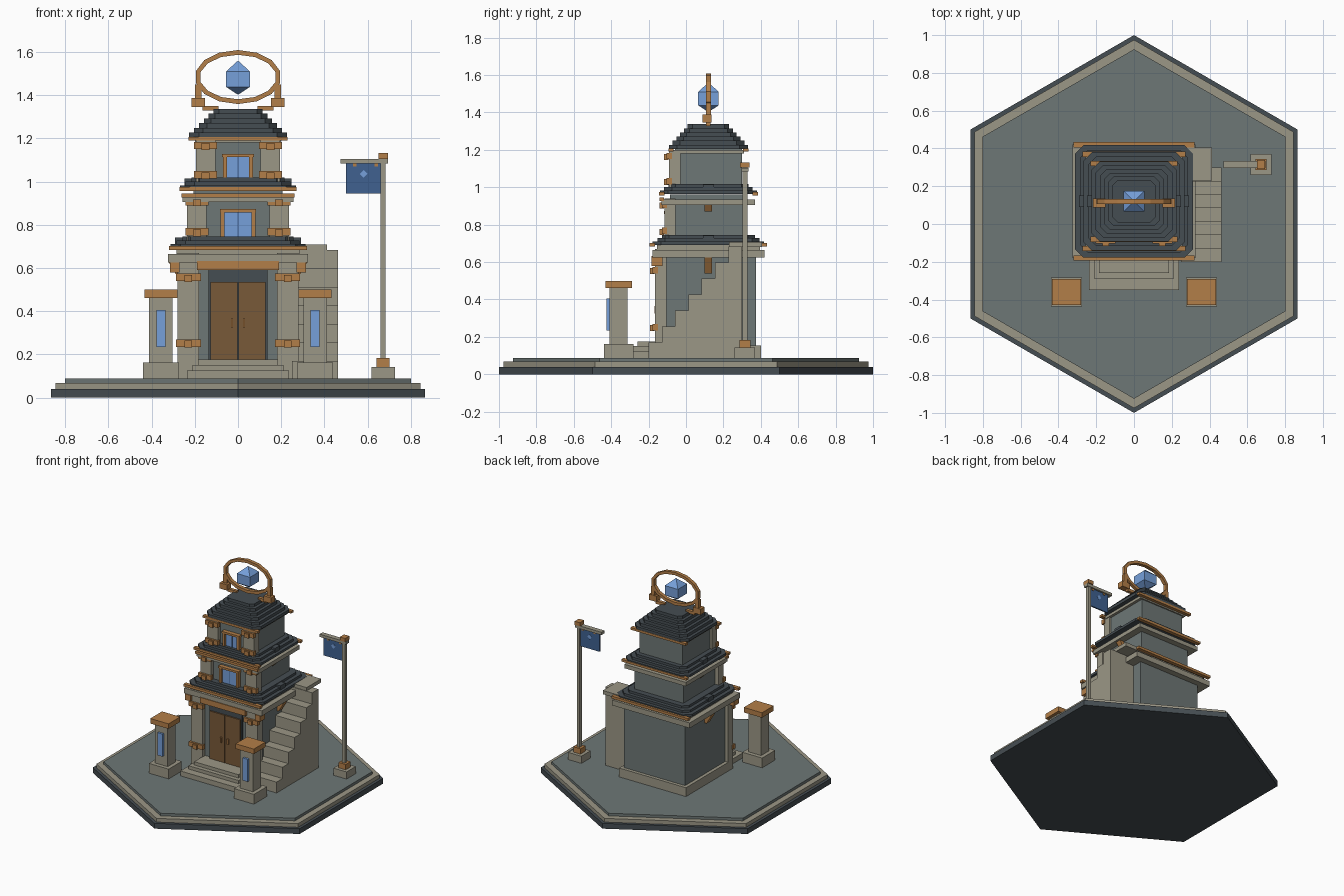
import bpy, bmesh, math

if "Cube" in bpy.data.objects:
    bpy.data.objects.remove(bpy.data.objects["Cube"], do_unlink=True)


def material(name, r, g, b):
    m = bpy.data.materials.new(name)
    m.use_nodes = True
    m.diffuse_color = (r, g, b, 1)
    m.node_tree.nodes["Principled BSDF"].inputs["Base Color"].default_value = (r, g, b, 1)
    return m


STONE = material("pale stone", .33, .31, .24)
WALL = material("grey wall", .155, .185, .18)
SLATE = material("dark slate", .06, .075, .085)
BRONZE = material("bronze", .45, .21, .065)
WOOD = material("door wood", .19, .1, .04)
BLUE = material("glowing blue", .18, .35, .7)
CLOTH = material("blue cloth", .05, .12, .28)
CY = .12  # tower centre in y


def finish(name, bm, mat):
    bmesh.ops.recalc_face_normals(bm, faces=bm.faces)
    me = bpy.data.meshes.new(name)
    bm.to_mesh(me)
    bm.free()
    me.materials.append(mat)
    ob = bpy.data.objects.new(name, me)
    bpy.context.collection.objects.link(ob)
    return ob


def prism(name, pts, z0, z1, mat):
    """Vertical extrusion of a plan outline."""
    bm = bmesh.new()
    face = bm.faces.new([bm.verts.new((x, y, z0)) for x, y in pts])
    top = bmesh.ops.extrude_face_region(bm, geom=[face])["geom"]
    bmesh.ops.translate(bm, verts=[v for v in top if isinstance(v, bmesh.types.BMVert)],
                        vec=(0, 0, z1 - z0))
    return finish(name, bm, mat)


def box(name, x0, x1, y0, y1, z0, z1, mat):
    return prism(name, [(x0, y0), (x1, y0), (x1, y1), (x0, y1)], z0, z1, mat)


def block(name, x, y, hx, hy, z0, z1, mat):
    return box(name, x - hx, x + hx, y - hy, y + hy, z0, z1, mat)


def slab(name, hx, hy, z0, z1, mat, cut):
    """Square roof layer with clipped corners."""
    pts = []
    for sx, sy in ((1, 1), (-1, 1), (-1, -1), (1, -1)):
        a = (sx * hx, CY + sy * (hy - cut))
        b = (sx * (hx - cut), CY + sy * hy)
        pts += [a, b] if sx * sy > 0 else [b, a]
    return prism(name, pts, z0, z1, mat)


# Hexagonal platform
for name, r, z0, z1, mat in (("platform_base", 1, 0, .04, SLATE),
                             ("platform_rim", .975, .04, .068, STONE),
                             ("platform_floor", .925, .068, .088, WALL)):
    prism(name, [(r * math.sin(i * math.pi / 3), r * math.cos(i * math.pi / 3))
                 for i in range(6)], z0, z1, mat)

# Storeys: wall half width, pilaster inner/outer x, wall bottom/top, bracket heights
storeys = (("lower", .255, .18, .28, .088, .69, (.235, .54)),
           ("middle", .205, .145, .235, .72, .96, (.75, .89)),
           ("upper", .18, .105, .195, .99, 1.21, (1.015, 1.15)))
for name, h, xi, xo, z0, z1, brackets in storeys:
    front = CY - h
    block(name + "_wall", 0, CY, h, h, z0, z1, WALL)
    for s, side in ((1, "left"), (-1, "right")):
        xm, w = s * (xi + xo) / 2, (xo - xi) / 2
        block(f"{name}_{side}_pilaster", xm, front, w, .03, z0, z1 - .02, STONE)
        for bz in brackets:
            block(f"{name}_{side}_bracket", xm, front - .03, w + .008, .014, bz, bz + .034, BRONZE)
            block(f"{name}_{side}_bracket_boss", xm, front - .045, .018, .012,
                  bz - .004, bz + .028, BRONZE)

# Lower plinth and cornices
block("plinth", 0, CY, .28, .28, .088, .155, STONE)
block("lower_cornice_neck", 0, CY, .285, .275, .66, .69, STONE)
block("lower_cornice", 0, CY, .325, .3, .625, .665, STONE)
block("middle_cornice", 0, CY, .258, .25, .905, .935, STONE)
block("upper_cornice", 0, CY, .2, .19, 1.18, 1.2, STONE)

# Bronze eave beams along the front and back
for name, hx, hy, z0, z1 in (("lower", .32, .3, .683, .702), ("middle", .272, .25, .957, .974),
                             ("upper", .23, .2, 1.19, 1.207)):
    for s, side in ((-1, "front"), (1, "back")):
        block(f"{name}_{side}_eave_beam", 0, CY + s * hy, hx, .014, z0, z1, BRONZE)
block("middle_front_beam", 0, CY - .25, .262, .012, .927, .945, BRONZE)

# Stepped slate roofs
roofs = (("lower", .312, .298, .692, 3, .028, .018),
         ("middle", .268, .26, .964, 3, .026, .018),
         ("upper", .226, .212, 1.205, 6, .0225, .022))
for name, hx, hy, z, count, inset, rise in roofs:
    for i in range(count):
        slab(f"{name}_roof_layer", hx - i * inset, hy - i * inset * .9,
             z + i * rise, z + (i + 1) * rise, SLATE, .045 - i * .004)
    if count == 3:
        for s in (-1, 1):
            block(f"{name}_roof_ridge_block", s * (hx - .05), CY, .03, .03, z, z + .05, SLATE)

# Side corbels: wedge tapering down to the wall
for name, h, out, z0, z1 in (("lower", .255, .32, .54, .625), ("middle", .205, .245, .87, .908)):
    for s in (-1, 1):
        ob = block(name + "_side_corbel", s * (h + out) / 2, CY, (out - h) / 2, .02, z0, z1, BRONZE)
        for v in ob.data.vertices:
            if v.co.z < (z0 + z1) / 2 and abs(v.co.x) > (h + out) / 2:
                v.co.x = s * (h + .015)

# Doorway
front = CY - .255
block("door_frame", 0, front, .137, .012, .17, .595, SLATE)
block("door_lintel_beam", 0, front - .02, .19, .03, .59, .632, BRONZE)
for s, side in ((1, "left"), (-1, "right")):
    block(f"{side}_door_leaf", s * .0645, front - .012, .063, .01, .17, .535, WOOD)
    block(f"{side}_door_handle", s * .028, front - .026, .005, .008, .325, .365, BRONZE)
    block(f"{side}_corner_capital", s * .292, front - .02, .022, .03, .58, .625, BRONZE)

# Entrance steps
for hx, y, z in ((.237, -.35, .125), (.21, -.292, .15), (.185, -.26, .175)):
    box("entrance_step", -hx, hx, y, -.12, .088, z, STONE)

# Windows
for name, h, hx, z0, z1 in (("middle", .205, .08, .73, .872), ("upper", .18, .069, 1.0, 1.128)):
    y = CY - h
    for s in (-1, 1):
        block(name + "_window_jamb", s * (hx - .009), y - .012, .009, .016, z0, z1, BRONZE)
    block(name + "_window_head", 0, y - .014, hx + .004, .018, z1 - .015, z1, BRONZE)
    block(name + "_window_pane", 0, y - .004, hx - .016, .008, z0, z1 - .012, BLUE)
    block(name + "_window_mullion", 0, y - .012, .003, .003, z0, z1 - .012, CLOTH)

# Side staircase and landing
for i in range(7):
    y = -.2 + .071 * i
    box("side_stair_step", .25, .463, y, y + .071 if i < 6 else .3, .088, .17 + .0855 * i, STONE)
box("stair_landing", .17, .413, .23, .405, .68, .708, STONE)

# Gate pillars
for s, side in ((1, "left"), (-1, "right")):
    x, y = s * .357, -.36
    block(f"{side}_pillar_base", x, y, .083, .078, .088, .162, STONE)
    block(f"{side}_pillar_shaft", x, y, .054, .048, .162, .462, STONE)
    block(f"{side}_pillar_cap", x, y, .076, .07, .462, .5, BRONZE)
    block(f"{side}_pillar_panel", x, y - .055, .021, .009, .235, .405, BLUE)

# Banner pole
px, py = .672, .315
block("pole_base", px, py, .055, .055, .088, .142, STONE)
block("pole_socket", px, py, .03, .03, .142, .182, BRONZE)
block("pole", px, py, .012, .014, .182, 1.11, STONE)
block("pole_cap", px, py, .022, .025, 1.105, 1.132, BRONZE)
box("banner_arm", .475, .695, py - .018, py + .018, 1.083, 1.104, STONE)
box("banner", .5, .66, py - .005, py + .005, .945, 1.083, CLOTH)
for x in (.54, .64):
    block("banner_clip", x, py, .008, .01, 1.07, 1.086, BRONZE)
gem_mark = block("banner_diamond", 0, 0, .013, .007, -.013, .013, BLUE)
gem_mark.location = (.582, py, 1.036)
gem_mark.rotation_euler.y = math.pi / 4

# Rooftop ring with a square section
bm = bmesh.new()
N = 14
loops = []
for i in range(N):
    a = 2 * math.pi * (i + .5) / N
    loops.append([bm.verts.new((rx * math.cos(a), CY + dy, 1.484 + rz * math.sin(a)))
                  for rx, rz, dy in ((.2, .125, -.013), (.2, .125, .013),
                                     (.178, .103, .013), (.178, .103, -.013))])
for i in range(N):
    a, b = loops[i], loops[(i + 1) % N]
    for j in range(4):
        k = (j + 1) % 4
        bm.faces.new((a[j], a[k], b[k], b[j]))
finish("rooftop_ring", bm, BRONZE)
for s, side in ((1, "left"), (-1, "right")):
    block(f"{side}_ring_block", s * .184, CY - .008, .032, .024, 1.345, 1.388, BRONZE)
    block(f"{side}_ring_post", s * .184, CY, .015, .013, 1.385, 1.45, BRONZE)
    box(f"{side}_ring_foot", min(s * .09, s * .165), max(s * .09, s * .165),
        CY - .012, CY + .012, 1.328, 1.35, BRONZE)

# Floating crystal: short square prism with pyramid ends
bm = bmesh.new()
bmesh.ops.create_cube(bm, size=1)
caps = [f for f in bm.faces if abs(f.normal.z) > .5]
for v in bm.verts:
    v.co = (v.co.x * .11, CY + v.co.y * .11, 1.474 + v.co.z * .072)
for f, tip in zip(caps, [1.56 if f.normal.z > 0 else 1.402 for f in caps]):
    v = bmesh.ops.poke(bm, faces=[f])["verts"][0]
    v.co.z = tip
finish("floating_crystal", bm, BLUE)
